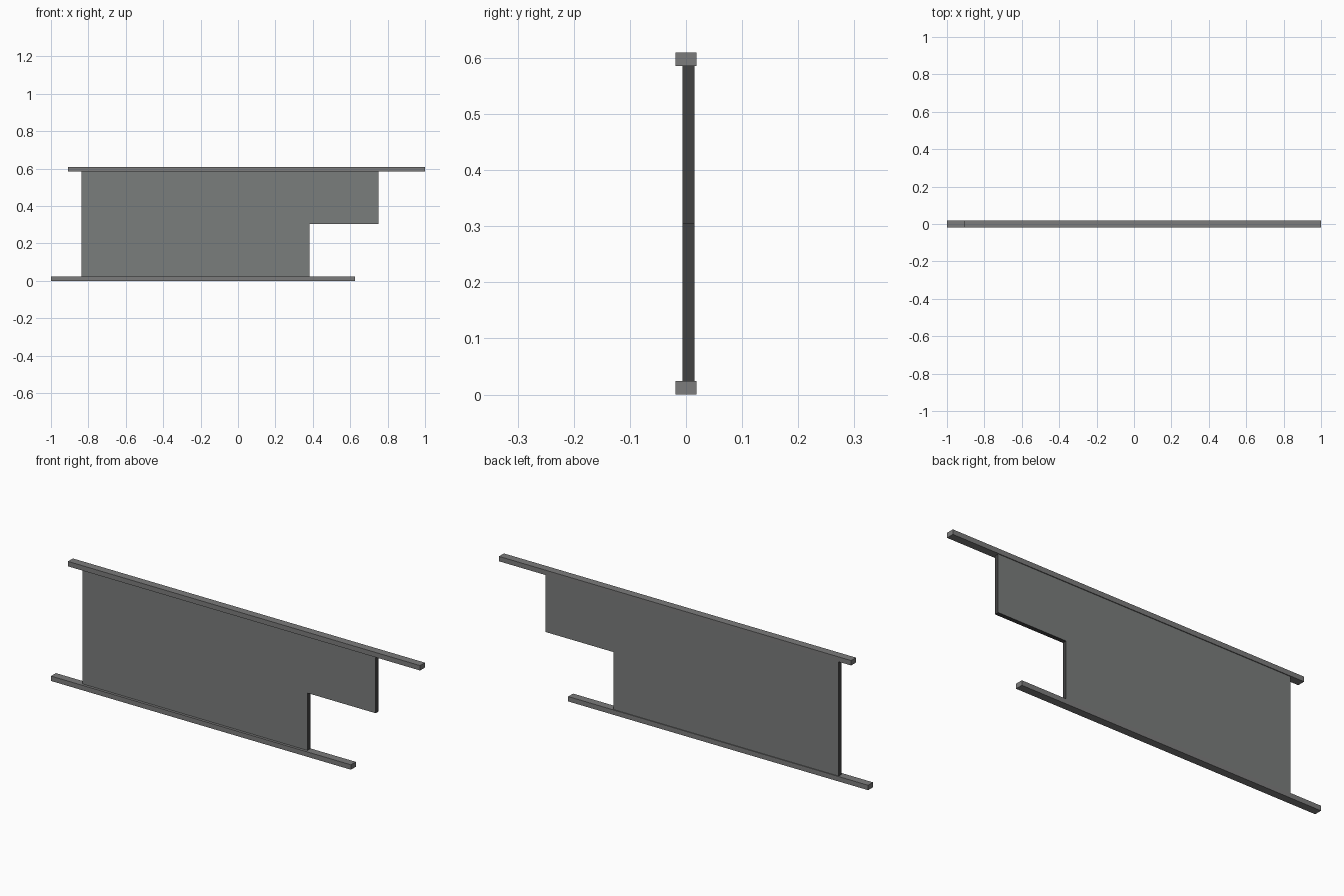
import bpy, bmesh

if "Cube" in bpy.data.objects:
    bpy.data.objects.remove(bpy.data.objects["Cube"])

def material(name, c):
    m = bpy.data.materials.new(name)
    m.diffuse_color = (*c, 1)
    m.use_nodes = True
    m.node_tree.nodes["Principled BSDF"].inputs["Base Color"].default_value = m.diffuse_color
    return m

rail_grey = material("rail_grey", (0.2, 0.2, 0.2))
panel_grey = material("panel_grey", (0.195, 0.205, 0.2))
edge_dark = material("edge_dark", (0.055, 0.055, 0.055))

def extrude_profile(name, pts, y0, y1, mats):
    """Extrude an x-z outline along y; the rim uses the last material."""
    bm = bmesh.new()
    face = bm.faces.new([bm.verts.new((x, y0, z)) for x, z in pts])
    ext = bmesh.ops.extrude_face_region(bm, geom=[face])
    verts = [v for v in ext["geom"] if isinstance(v, bmesh.types.BMVert)]
    bmesh.ops.translate(bm, verts=verts, vec=(0, y1 - y0, 0))
    bmesh.ops.recalc_face_normals(bm, faces=bm.faces)
    for f in bm.faces:
        f.material_index = 0 if abs(f.normal.y) > 0.5 else len(mats) - 1
    me = bpy.data.meshes.new(name)
    bm.to_mesh(me)
    bm.free()
    for m in mats:
        me.materials.append(m)
    ob = bpy.data.objects.new(name, me)
    bpy.context.collection.objects.link(ob)

# horizontal rails
for name, x0, x1, z0, z1 in (("bottom_rail", -1.0, 0.625, 0.0, 0.024),
                             ("top_rail", -0.908, 1.0, 0.586, 0.61)):
    extrude_profile(name, [(x0, z0), (x1, z0), (x1, z1), (x0, z1)],
                    -0.019, 0.019, [rail_grey])

# notched panel with dark rim
extrude_profile("panel", [(-0.838, 0.024), (0.381, 0.024), (0.381, 0.305),
                          (0.75, 0.305), (0.75, 0.586), (-0.838, 0.586)],
                -0.006, 0.015, [panel_grey, edge_dark])
